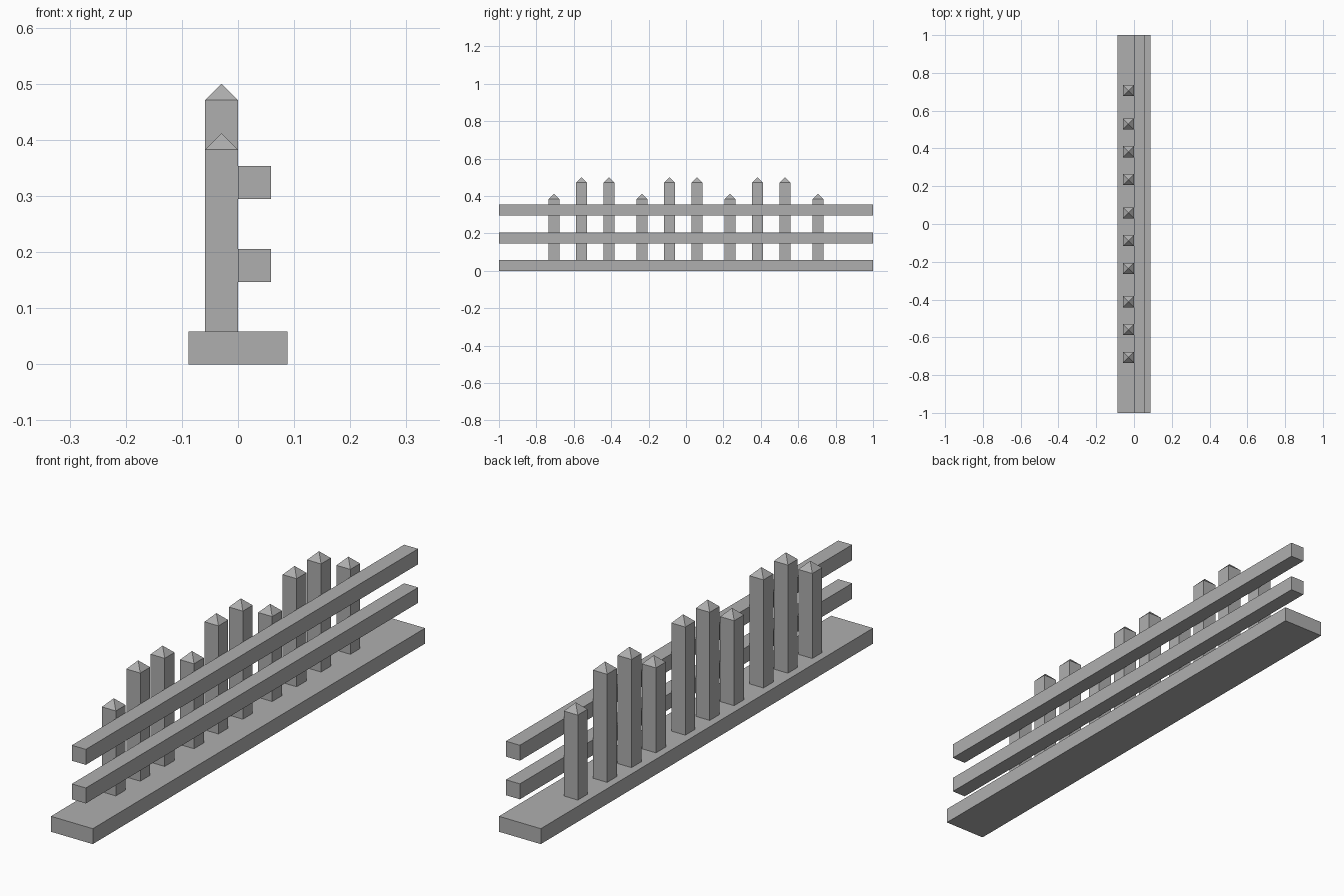
import bpy
import bmesh

if "Cube" in bpy.data.objects:
    bpy.data.objects.remove(bpy.data.objects["Cube"])

U = 1 / 17  # post thickness, the module of the whole fence

# Dark grey used on every part
grey = bpy.data.materials.new("dark_grey")
grey.diffuse_color = (0.43, 0.43, 0.43, 1)
grey.use_nodes = True
grey.node_tree.nodes["Principled BSDF"].inputs["Base Color"].default_value = grey.diffuse_color


def make_object(name, bm):
    bmesh.ops.recalc_face_normals(bm, faces=bm.faces)
    mesh = bpy.data.meshes.new(name)
    bm.to_mesh(mesh)
    bm.free()
    mesh.materials.append(grey)
    obj = bpy.data.objects.new(name, mesh)
    bpy.context.collection.objects.link(obj)
    return obj


def add_box(bm, lo, hi):
    verts = bmesh.ops.create_cube(bm, size=1)["verts"]
    for v in verts:
        for i in range(3):
            v.co[i] = lo[i] if v.co[i] < 0 else hi[i]


def box(name, lo, hi):
    bm = bmesh.new()
    add_box(bm, lo, hi)
    return make_object(name, bm)


def picket(name, y, shoulder):
    # square post whose top face is poked up into a pyramid point
    bm = bmesh.new()
    add_box(bm, (-U, y - U / 2, U), (0, y + U / 2, shoulder))
    bm.normal_update()
    top = max(bm.faces, key=lambda f: f.calc_center_median().z)
    tip = bmesh.ops.poke(bm, faces=[top])["verts"][0]
    tip.co.z = shoulder + U / 2
    return make_object(name, bm)


# Ground plinth
box("base", (-1.5 * U, -1, 0), (1.5 * U, 1, U))

# Two horizontal rails in front of the pickets
for name, z in (("lower_rail", 2.5 * U), ("upper_rail", 5 * U)):
    box(name, (0, -1, z), (U, 1, z + U))

# Pickets: short ones separate pairs of tall ones
for y in (-12, -4, 4, 12):
    picket("short_picket", y * U, 6.5 * U)
for y in (-9.5, -7, -1.5, 1, 6.5, 9):
    picket("tall_picket", y * U, 8 * U)
